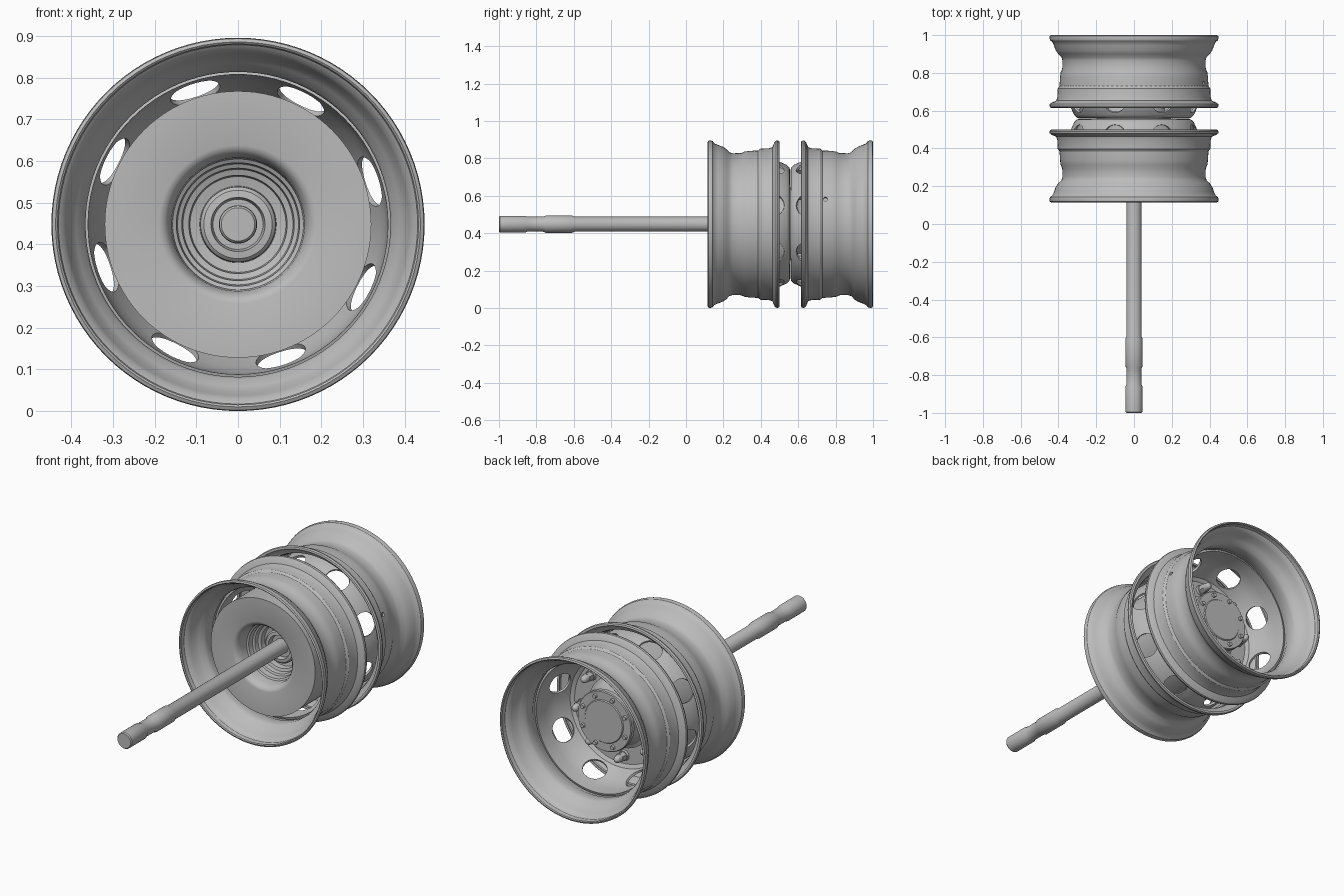
import bpy
import bmesh
from math import cos, sin, radians, pi
from mathutils import Matrix, Vector

cube = bpy.data.objects.get("Cube")
if cube:
    bpy.data.objects.remove(cube, do_unlink=True)

AXIS_Z = 0.448      # height of the axle
MIRROR_Y = 1.115    # a rear wheel point is MIRROR_Y minus the front one

steel = bpy.data.materials.new("grey steel")
steel.use_nodes = True
steel.diffuse_color = (0.5, 0.5, 0.5, 1)
steel.node_tree.nodes["Principled BSDF"].inputs["Base Color"].default_value = (0.5, 0.5, 0.5, 1)


def finish(name, bm):
    bmesh.ops.recalc_face_normals(bm, faces=bm.faces)
    mesh = bpy.data.meshes.new(name)
    bm.to_mesh(mesh)
    bm.free()
    mesh.materials.append(steel)
    obj = bpy.data.objects.new(name, mesh)
    obj.location.z = AXIS_Z
    bpy.context.collection.objects.link(obj)
    return obj


def activate(obj):
    bpy.ops.object.select_all(action='DESELECT')
    obj.select_set(True)
    bpy.context.view_layer.objects.active = obj


def smooth(obj):
    activate(obj)
    bpy.ops.object.shade_smooth_by_angle(angle=radians(32))


def lathe(name, profile, closed=True, steps=96):
    """Revolve (radius, y) points round the axle."""
    bm = bmesh.new()
    verts = [bm.verts.new((r, y, 0)) for r, y in profile]
    pairs = list(zip(verts, verts[1:]))
    if closed:
        pairs.append((verts[-1], verts[0]))
    edges = [bm.edges.new(p) for p in pairs]
    bmesh.ops.spin(bm, geom=verts + edges, cent=(0, 0, 0), axis=(0, 1, 0),
                   angle=2 * pi, steps=steps, use_duplicate=False)
    bmesh.ops.remove_doubles(bm, verts=bm.verts, dist=1e-5)
    return finish(name, bm)


def add_rod(bm, centre, direction, r1, r2, length, sides):
    turn = Vector(direction).to_track_quat('Z', 'Y').to_matrix().to_4x4()
    bmesh.ops.create_cone(bm, cap_ends=True, segments=sides, radius1=r1, radius2=r2,
                          depth=length, matrix=Matrix.Translation(centre) @ turn)


def polar(r, y, angle):
    return Vector((r * cos(angle), y, r * sin(angle)))


def cut(obj, bm):
    cutter = finish("hole_cutter", bm)
    cutter.hide_render = True
    mod = obj.modifiers.new("holes", 'BOOLEAN')
    mod.operation = 'DIFFERENCE'
    mod.solver = 'EXACT'
    mod.object = cutter
    activate(obj)
    bpy.ops.object.modifier_apply(modifier=mod.name)
    bpy.data.objects.remove(cutter, do_unlink=True)


# Rim barrel, from the open end to the end beside the other wheel
rim_outer = [(0.438, 0.115), (0.446, 0.119), (0.448, 0.13), (0.444, 0.143), (0.432, 0.152),
             (0.424, 0.17), (0.415, 0.195), (0.402, 0.215), (0.384, 0.232), (0.379, 0.25),
             (0.38, 0.295), (0.388, 0.312), (0.392, 0.34), (0.394, 0.385), (0.404, 0.398),
             (0.406, 0.445), (0.412, 0.462), (0.436, 0.472), (0.446, 0.48), (0.448, 0.489),
             (0.444, 0.498), (0.437, 0.5)]
rim_inner = [(r - 0.013, y) for r, y in rim_outer[1:-1]]
rim_profile = rim_outer + rim_inner[::-1]

# Wheel disc: flat mounting face, then a steep bowl that meets the rim
disc_outer = [(0.18, 0.557), (0.285, 0.557), (0.302, 0.553), (0.317, 0.538), (0.334, 0.5),
              (0.352, 0.46), (0.364, 0.425), (0.369, 0.39), (0.372, 0.32)]
disc_inner = [(r - (0.012 if r > 0.29 else 0), y - (0.012 if r < 0.31 else 0.004))
              for r, y in disc_outer]
disc_profile = disc_outer + disc_inner[::-1]

for side in ("front", "rear"):
    rear = side == "rear"

    def place(points):
        return [(r, MIRROR_Y - y) for r, y in points] if rear else points

    rim = lathe(side + "_rim", place(rim_profile))
    disc = lathe(side + "_wheel_disc", place(disc_profile))

    # Eight hand holes through the bowl
    bm = bmesh.new()
    flip = -1 if rear else 1
    for k in range(8):
        a = radians(18 + 45 * k)
        y = MIRROR_Y - 0.468 if rear else 0.468
        add_rod(bm, polar(0.345, y, a), polar(0.9, 0.42 * flip, a), 0.062, 0.062, 0.11, 40)
    cut(disc, bm)

    # Valve hole in the rear rim
    if rear:
        bm = bmesh.new()
        a = radians(20)
        add_rod(bm, polar(0.385, 0.745, a), polar(1, 0, a), 0.011, 0.011, 0.08, 16)
        cut(rim, bm)
    smooth(rim)
    smooth(disc)

# Brake drum with the stepped hub bore
smooth(lathe("brake_drum", [
    (0, 0.544), (0.3, 0.544), (0.32, 0.53), (0.32, 0.22), (0.19, 0.22), (0.178, 0.224),
    (0.168, 0.236), (0.16, 0.26), (0.157, 0.3), (0.148, 0.305), (0.145, 0.335),
    (0.135, 0.34), (0.132, 0.365), (0.118, 0.37), (0.115, 0.4), (0.092, 0.405),
    (0.09, 0.37), (0.082, 0.362), (0.065, 0.36), (0.06, 0.385), (0, 0.385)], closed=False))

# Hub barrel and its end cap
smooth(lathe("hub", [
    (0, 0.54), (0.195, 0.54), (0.195, 0.578), (0.178, 0.585), (0.168, 0.6),
    (0.152, 0.625), (0.15, 0.69), (0, 0.69)], closed=False))
smooth(lathe("hub_cap", [
    (0, 0.685), (0.16, 0.685), (0.166, 0.69), (0.166, 0.712), (0.162, 0.717),
    (0.118, 0.717), (0.114, 0.722), (0, 0.722)], closed=False))

# Axle shaft with two thicker splined lengths
smooth(lathe("axle_shaft", [
    (0, -1), (0.04, -1), (0.045, -0.994), (0.045, -0.86), (0.04, -0.85), (0.04, -0.765),
    (0.046, -0.75), (0.046, -0.61), (0.04, -0.595), (0.04, 0.4), (0, 0.4)],
    closed=False, steps=40))

# Cap bolts
bm = bmesh.new()
for k in range(8):
    add_rod(bm, polar(0.14, 0.722, radians(22 + 45 * k)), (0, 1, 0), 0.012, 0.011, 0.016, 12)
smooth(finish("cap_bolts", bm))

# Wheel nuts: washer, hexagon and rounded stud end
bm = bmesh.new()
for k in range(8):
    a = radians(40 + 45 * k)
    add_rod(bm, polar(0.238, 0.575, a), (0, 1, 0), 0.03, 0.027, 0.016, 20)
    add_rod(bm, polar(0.238, 0.598, a), (0, 1, 0), 0.025, 0.025, 0.034, 6)
    add_rod(bm, polar(0.238, 0.622, a), (0, 1, 0), 0.022, 0.019, 0.02, 16)
    bmesh.ops.create_uvsphere(bm, u_segments=16, v_segments=8, radius=0.019,
                              matrix=Matrix.Translation(polar(0.238, 0.632, a)))
smooth(finish("wheel_nuts", bm))
